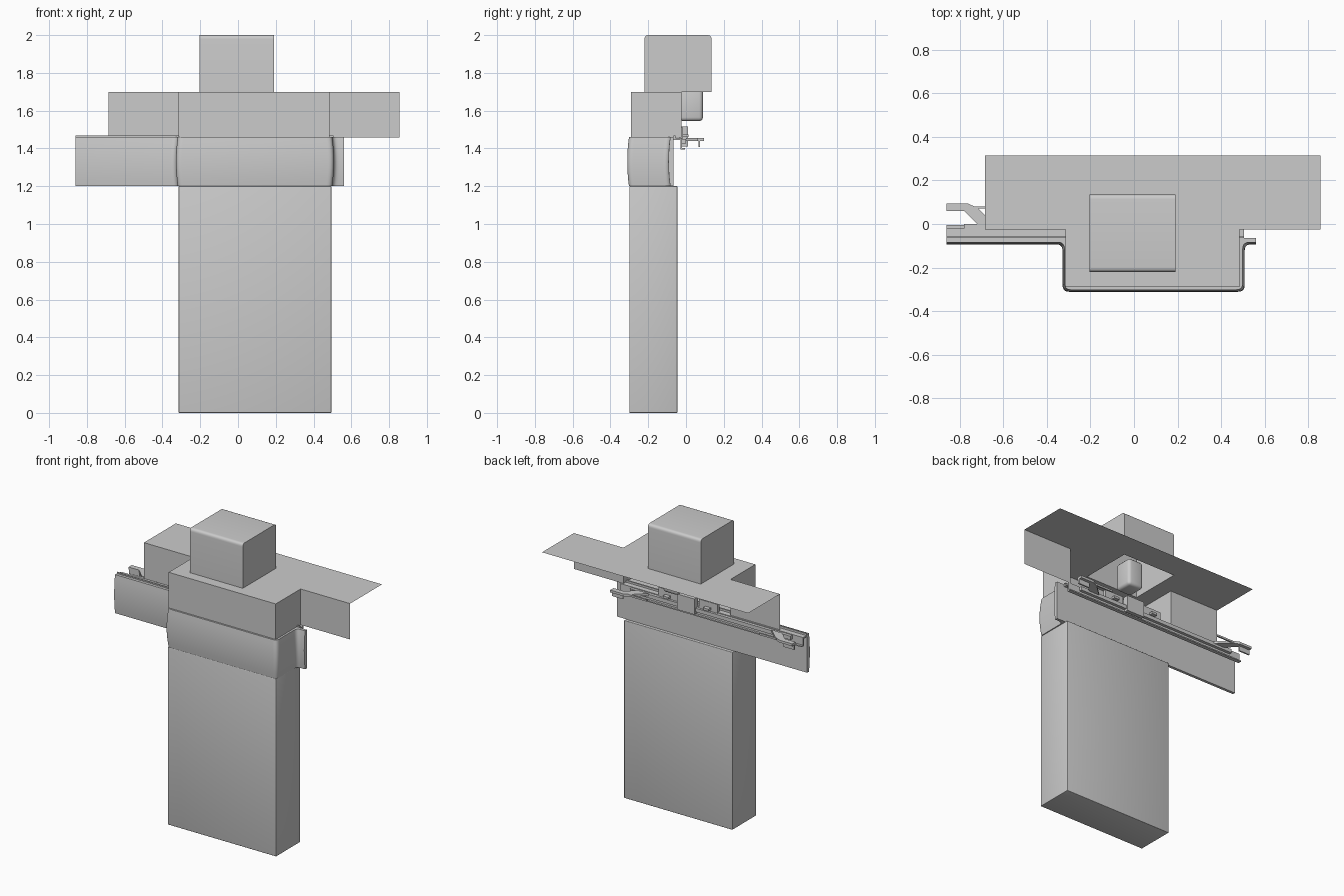
import bpy, bmesh
from mathutils import Vector

cube = bpy.data.objects.get("Cube")
if cube:
    bpy.data.objects.remove(cube, do_unlink=True)

grey = bpy.data.materials.new("plain_grey")
grey.use_nodes = True
tone = (0.6, 0.6, 0.6, 1)
grey.diffuse_color = tone
grey.node_tree.nodes["Principled BSDF"].inputs["Base Color"].default_value = tone


def finish(name, bm, smooth=False):
    bmesh.ops.remove_doubles(bm, verts=bm.verts, dist=0.0001)
    bmesh.ops.recalc_face_normals(bm, faces=bm.faces)
    mesh = bpy.data.meshes.new(name)
    bm.to_mesh(mesh)
    bm.free()
    mesh.materials.append(grey)
    ob = bpy.data.objects.new(name, mesh)
    bpy.context.collection.objects.link(ob)
    if smooth:
        bpy.ops.object.select_all(action='DESELECT')
        ob.select_set(True)
        bpy.context.view_layer.objects.active = ob
        bpy.ops.object.shade_smooth_by_angle(angle=0.6)
    return ob


def box(name, x, y, z, bevel=0):
    bm = bmesh.new()
    bmesh.ops.create_cube(bm, size=1)
    for v in bm.verts:
        v.co = [r[0] + (c + 0.5) * (r[1] - r[0]) for c, r in zip(v.co, (x, y, z))]
    if bevel:
        bmesh.ops.bevel(bm, geom=list(bm.edges), offset=bevel, segments=3,
                        affect='EDGES', profile=0.5)
    return finish(name, bm, bevel > 0)


def rounded(points, radius, steps=5):
    """Open 2D path with its inner corners rounded."""
    pts = [Vector(p) for p in points]
    out = [pts[0]]
    for a, b, c in zip(pts, pts[1:], pts[2:]):
        p, q = b + (a - b).normalized() * radius, b + (c - b).normalized() * radius
        for i in range(steps + 1):
            t = i / steps
            out.append(p * (1 - t) ** 2 + b * 2 * t * (1 - t) + q * t * t)
    return out + [pts[-1]]


def loft(bm, rows, closed):
    rings = [[bm.verts.new(p) for p in row] for row in rows]
    n = len(rings[0])
    for lo, hi in zip(rings, rings[1:]):
        for i in range(n if closed else n - 1):
            j = (i + 1) % n
            bm.faces.new((lo[i], lo[j], hi[j], hi[i]))
    return rings


# Tall column
box("column", (-0.315, 0.495), (-0.30, -0.045), (0, 1.2), 0.004)

# Bowed fascia that wraps the column and runs on as a side rail cover
rows = []
for k in range(9):
    t = k / 4 - 1
    d = 0.009 * t * t
    left, right, front, back = -0.328 + d, 0.508 - d, -0.311 + d, -0.093 + d
    path = rounded([(-0.86, back), (left, back), (left, front), (right, front),
                    (right, back), (0.56, back)], 0.03)
    z = 1.33 + 0.13 * t
    rows.append([(p.x, p.y, z) for p in path] + [(0.56, -0.065, z), (-0.86, -0.065, z)])
bm = bmesh.new()
rings = loft(bm, rows, True)
for ring in (rings[0], rings[-1]):
    bm.faces.new(ring)
finish("bowed_fascia", bm, True)

# Open-backed hood shell: standing panels
bm = bmesh.new()
plan = [(-0.685, -0.025), (-0.315, -0.025), (-0.315, -0.29),
        (0.485, -0.29), (0.485, -0.025), (0.855, -0.025)]
loft(bm, [[(x, y, z) for x, y in plan] for z in (1.458, 1.7)], False)
finish("hood_panels", bm)

# Hood top sheet with the chimney opening left out
bm = bmesh.new()
xs = [-0.685, -0.315, -0.205, 0.19, 0.485, 0.855]
ys = [-0.29, -0.22, -0.025, 0.135, 0.315]
for i in range(5):
    for j in range(4):
        opening = i == 2 and j in (1, 2)
        beside = i in (0, 4) and j < 2
        if not (opening or beside):
            bm.faces.new([bm.verts.new((xs[a], ys[b], 1.7)) for a, b in
                          ((i, j), (i + 1, j), (i + 1, j + 1), (i, j + 1))])
finish("hood_top", bm)

# Chimney, open below, with rounded front and back top edges
bm = bmesh.new()
section = rounded([(-0.22, 1.7), (-0.22, 2), (0.135, 2), (0.135, 1.7)], 0.022)
for ring in loft(bm, [[(x, p.x, p.y) for p in section] for x in (-0.205, 0.19)], False):
    bm.faces.new(ring)
bm.faces.ensure_lookup_table()
finish("chimney", bm, True)

# Rounded housing hanging under the chimney
box("hanging_housing", (0, 0.115), (-0.035, 0.09), (1.545, 1.73), 0.02)

# Long slide rails behind the fascia
rail = (-0.86, 0.505)
box("rail_shelf", rail, (-0.065, -0.02), (1.445, 1.455))
box("rail_web", rail, (-0.03, -0.02), (1.40, 1.455))
box("rail_foot", rail, (-0.03, -0.005), (1.395, 1.403))
box("rail_lip", rail, (-0.065, -0.055), (1.445, 1.468))
box("inner_rail", (-0.78, 0.42), (-0.02, 0.0), (1.425, 1.45))

# Carriage blocks in the middle of the rail
box("carriage", (-0.07, 0.06), (-0.03, 0.01), (1.41, 1.515))
for side in (-1, 1):
    mid = -0.005 + side * 0.15
    box("carriage_wing", (mid - 0.07, mid + 0.07), (-0.035, -0.015), (1.45, 1.51))
    box("carriage_pin", (mid - 0.02, mid + 0.02), (-0.015, 0.012), (1.46, 1.475))

# Cranked handle at each end of the rail
for side in (-1, 1):
    outer = [(0.68, 0.095), (0.585, 0.095), (0.54, 0.075), (0.46, 0.0)]
    inner = [(0.54, 0.0), (0.60, 0.06), (0.68, 0.06)]
    bm = bmesh.new()
    for ring in loft(bm, [[(-0.18 + side * x, y, z) for x, y in outer + inner]
                          for z in (1.44, 1.456)], True):
        bm.faces.new(ring)
    finish("end_handle", bm)
    ends = sorted((-0.18 + side * 0.60, -0.18 + side * 0.68))
    box("handle_tab", ends, (0.065, 0.075), (1.408, 1.442))
    box("handle_arm", sorted((-0.18 + side * 0.42, -0.18 + side * 0.55)),
        (0.07, 0.08), (1.442, 1.454))
